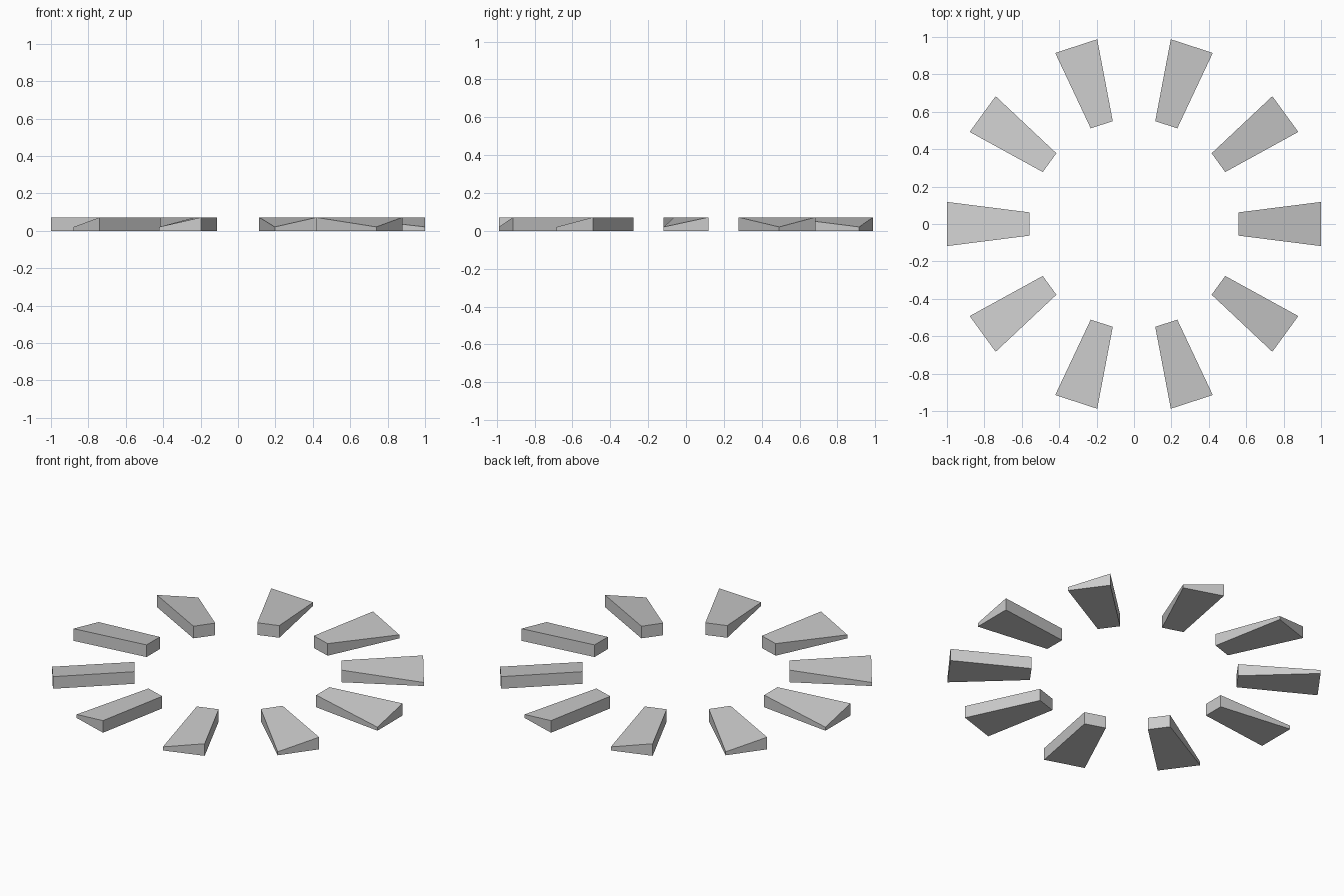
import bpy, math

if "Cube" in bpy.data.objects:
    bpy.data.objects.remove(bpy.data.objects["Cube"])

PADS = 10
HEIGHT = 0.072      # full pad height
LOW = 0.021         # dipped outer corner height
R_IN, R_OUT = 0.558, 1.0
W_IN, W_OUT = 0.062, 0.118

# Wedge pad pointing along +x: outline and the height of each top corner
outline = [(R_IN, -W_IN), (R_OUT, -W_OUT), (R_OUT, W_OUT), (R_IN, W_IN)]
tops = [HEIGHT, LOW, HEIGHT, HEIGHT]

verts = [(x, y, 0) for x, y in outline]
verts += [(x, y, z) for (x, y), z in zip(outline, tops)]
faces = [(3, 2, 1, 0), (4, 5, 6, 7)]
faces += [(i, (i + 1) % 4, (i + 1) % 4 + 4, i + 4) for i in range(4)]

mesh = bpy.data.meshes.new("ring_pad")
mesh.from_pydata(verts, [], faces)
mesh.update()

# Ring of identical pads around the centre
for i in range(PADS):
    pad = bpy.data.objects.new(f"ring_pad_{i + 1}", mesh)
    pad.rotation_euler.z = i * math.tau / PADS
    bpy.context.collection.objects.link(pad)
